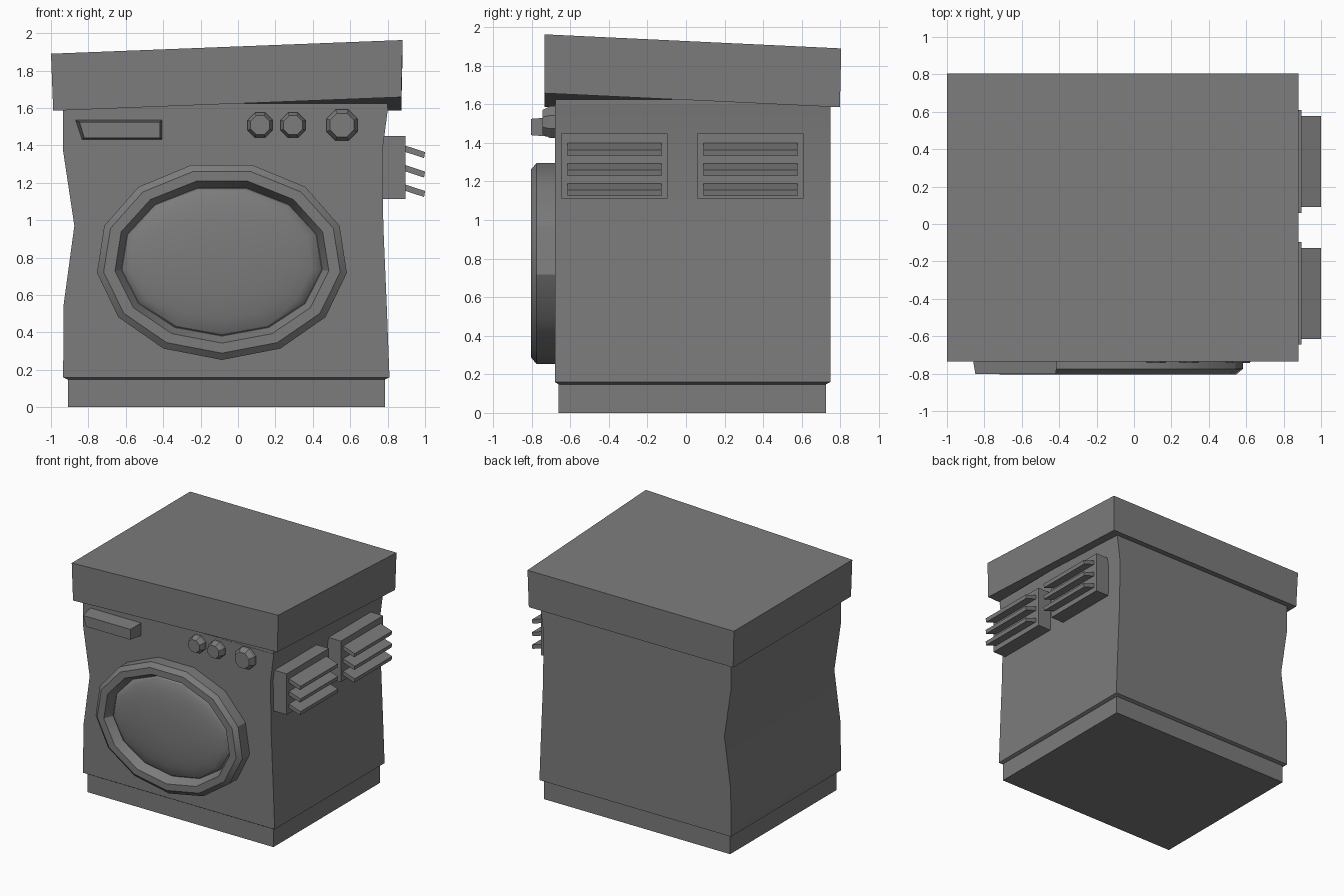
import bpy, bmesh, math

cube = bpy.data.objects.get("Cube")
if cube:
    bpy.data.objects.remove(cube, do_unlink=True)

grey = bpy.data.materials.new("warm_free_grey")
grey.name = "plain_grey"
grey.use_nodes = True
GREY = (0.2, 0.2, 0.2, 1)
grey.diffuse_color = GREY
grey.node_tree.nodes["Principled BSDF"].inputs["Base Color"].default_value = GREY


def loft(name, rings, smooth=True):
    """Skin a list of equally long vertex rings and cap both ends."""
    bm = bmesh.new()
    loops = [[bm.verts.new(p) for p in ring] for ring in rings]
    n = len(loops[0])
    for a, b in zip(loops, loops[1:]):
        for i in range(n):
            j = (i + 1) % n
            bm.faces.new((a[i], a[j], b[j], b[i]))
    bm.faces.new(loops[0][::-1])
    bm.faces.new(loops[-1])
    bmesh.ops.recalc_face_normals(bm, faces=bm.faces)
    mesh = bpy.data.meshes.new(name)
    bm.to_mesh(mesh)
    bm.free()
    mesh.materials.append(grey)
    ob = bpy.data.objects.new(name, mesh)
    bpy.context.collection.objects.link(ob)
    if smooth:
        bpy.ops.object.select_all(action='DESELECT')
        ob.select_set(True)
        bpy.context.view_layer.objects.active = ob
        bpy.ops.object.shade_smooth_by_angle(angle=math.radians(30))
    return ob


def rect(x0, x1, y0, y1, z):
    return [(x0, y0, z), (x1, y0, z), (x1, y1, z), (x0, y1, z)]


def box(name, x0, x1, y0, y1, z0, z1):
    return loft(name, [rect(x0, x1, y0, y1, z0), rect(x0, x1, y0, y1, z1)], False)


def oval(cx, cz, rx, rz, y, n, turn=0.0):
    """Polygon ring facing the front, first corner at the bottom."""
    angles = [turn + math.tau * i / n for i in range(n)]
    return [(cx + rx * math.sin(a), y, cz - rz * math.cos(a)) for a in angles]


# Plinth and pinched cabinet
box("plinth", -0.91, 0.785, -0.66, 0.725, 0, 0.16)
profile = [(-0.91, 0.785, 0.148), (-0.935, 0.81, 0.16), (-0.932, 0.795, 0.55),
           (-0.875, 0.777, 0.97), (-0.935, 0.772, 1.37), (-0.935, 0.802, 1.6)]
rings = [rect(l, r, -0.68, 0.75, z) for l, r, z in profile]
rings[0] = rect(-0.91, 0.785, -0.66, 0.725, 0.148)
loft("cabinet", rings)

# Lid with one raised corner at the front
lid = [rect(-0.988, 0.873, -0.735, 0.798, 1.585), rect(-1, 0.88, -0.735, 0.805, 1.89)]
for ring in lid:
    x, y, z = ring[1]
    ring[1] = (x, y, z + 0.073)
loft("lid", lid, False)
# Filler that closes the cabinet under the raised lid corner
box("cabinet_top", -0.93, 0.80, -0.678, 0.748, 1.595, 1.625)

# Door frame: stepped oval rim around a sunken seat
DX, DZ = -0.086, 0.782
rim = [(0.673, 0.529, -0.66), (0.673, 0.529, -0.775), (0.637, 0.493, -0.805),
       (0.576, 0.439, -0.805), (0.541, 0.402, -0.735)]
loft("door_frame", [oval(DX, DZ, rx, rz, y, 13) for rx, rz, y in rim])

# Domed door window
dome = []
for k in range(7):
    t = k / 7 * math.pi / 2
    c = math.cos(t)
    dome.append(oval(DX, DZ, 0.541 * c, 0.402 * c, -0.732 - 0.07 * math.sin(t), 13))
loft("door_window", dome)

# Detergent drawer, tapering towards its front
back = [(-0.87, -0.67, 1.535), (-0.405, -0.67, 1.535),
        (-0.405, -0.67, 1.43), (-0.835, -0.67, 1.43)]
front = [(-0.848, -0.803, 1.525), (-0.418, -0.803, 1.525),
         (-0.418, -0.803, 1.44), (-0.822, -0.803, 1.44)]
loft("detergent_drawer", [back, front], False)

# Control knobs
for i, (x, r) in enumerate([(0.118, 0.072), (0.294, 0.072), (0.556, 0.09)]):
    knob = [(r, -0.67), (r, -0.705), (r * 0.76, -0.743)]
    loft(f"knob_{i + 1}", [oval(x, 1.508, s, s, y, 8, math.pi / 8) for s, y in knob], False)

# Side vents with slanted slats
for side, y in (("front", -0.645), ("rear", 0.06)):
    box(f"{side}_vent", 0.74, 0.895, y, y + 0.55, 1.113, 1.45)
    for k in range(3):
        z = 1.4 - 0.104 * k
        ends = [[(0.89, w, z), (1.0, w, z - 0.036), (0.995, w, z - 0.068),
                 (0.89, w, z - 0.034)] for w in (y + 0.03, y + 0.517)]
        loft(f"{side}_vent_slat_{k + 1}", ends, False)
